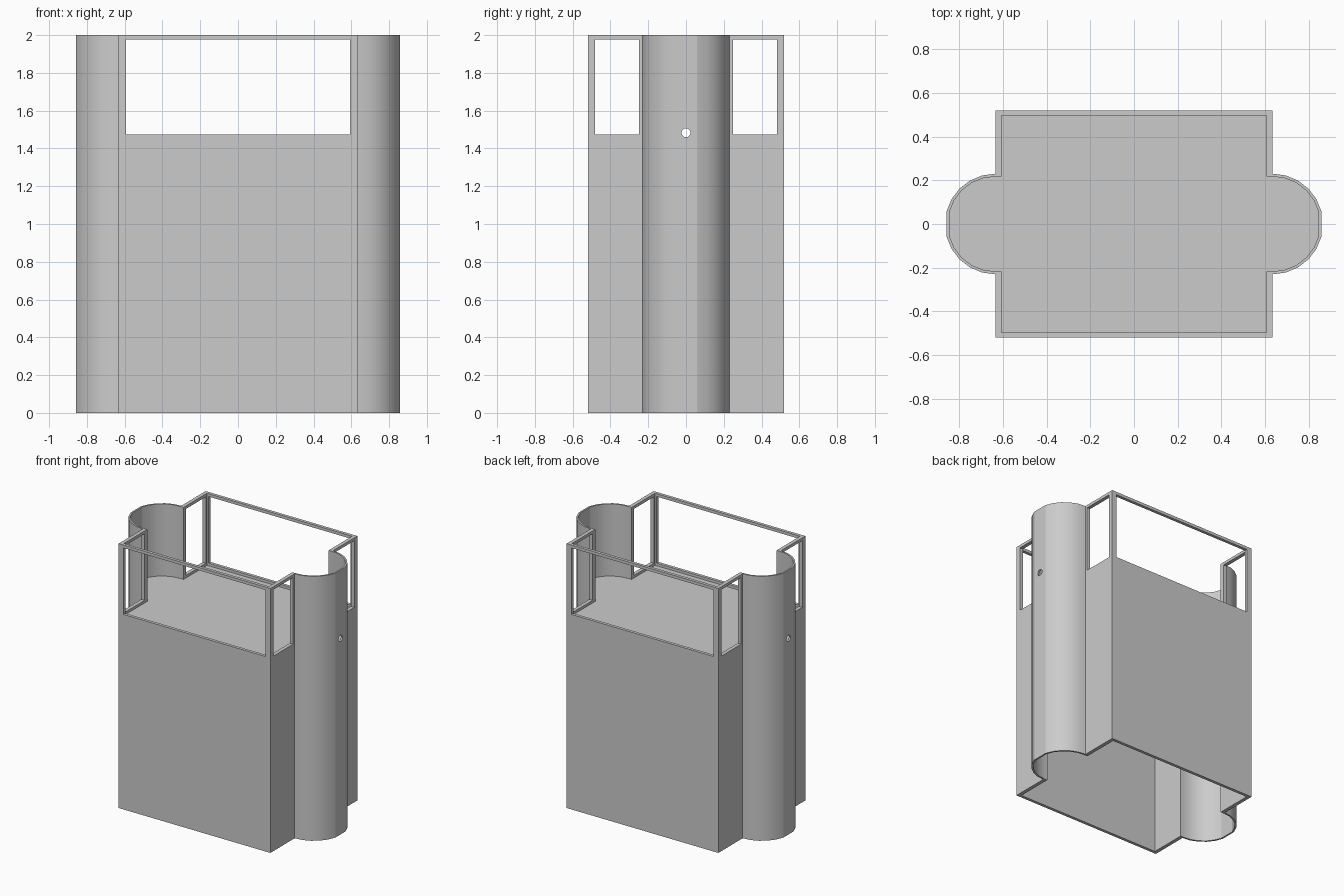
import bpy, bmesh
from math import radians, sin, cos, pi

if "Cube" in bpy.data.objects:
    bpy.data.objects.remove(bpy.data.objects["Cube"])

# Plan outline: rectangle with a half-round bay on each end (counter-clockwise)
ANGLES = [-90, -75, -60, -45, -30, -15, 15, 30, 45, 60, 75, 90]

def outline(hx, hy, r, cx=0.635):
    half = [(hx, -hy), (hx, -r)]
    for a in ANGLES:
        p = (cx + r * cos(radians(a)), r * sin(radians(a)))
        if abs(p[0] - half[-1][0]) + abs(p[1] - half[-1][1]) > 1e-4:
            half.append(p)
    if abs(hx - cx) > 1e-4:
        half.append((hx, r))
    half.append((hx, hy))
    return half + [(-x, -y) for x, y in half]

def finish(bm, name):
    bmesh.ops.recalc_face_normals(bm, faces=bm.faces)
    me = bpy.data.meshes.new(name)
    bm.to_mesh(me)
    bm.free()
    ob = bpy.data.objects.new(name, me)
    bpy.context.collection.objects.link(ob)
    return ob

def prism(name, pts, z0, z1):
    bm = bmesh.new()
    face = bm.faces.new([bm.verts.new((x, y, z0)) for x, y in pts])
    ext = bmesh.ops.extrude_face_region(bm, geom=[face], use_keep_orig=True)
    verts = [g for g in ext["geom"] if isinstance(g, bmesh.types.BMVert)]
    bmesh.ops.translate(bm, verts=verts, vec=(0, 0, z1 - z0))
    return finish(bm, name)

def box(name, x0, x1, y0, y1, z0, z1):
    return prism(name, [(x0, y0), (x1, y0), (x1, y1), (x0, y1)], z0, z1)

def cut(target, cutter):
    mod = target.modifiers.new("cut", "BOOLEAN")
    mod.operation = "DIFFERENCE"
    mod.solver = "EXACT"
    mod.object = cutter
    bpy.context.view_layer.objects.active = target
    bpy.ops.object.modifier_apply(modifier=mod.name)
    bpy.data.objects.remove(cutter)

# Thin outer wall, open at top and bottom
walls = prism("outer_wall", outline(0.635, 0.52, 0.23), 0, 2)
cut(walls, prism("inner_cutter", outline(0.607, 0.497, 0.217), -0.1, 2.1))

# Window openings: wide ones front and back, narrow ones beside the bays
Z0, Z1 = 1.475, 1.978
cut(walls, box("wide_window_cutter", -0.594, 0.594, -0.7, 0.7, Z0, Z1))
for s in (-1, 1):
    for t in (-1, 1):
        x = sorted((s * 0.59, s * 0.66))
        y = sorted((t * 0.248, t * 0.483))
        cut(walls, box("side_window_cutter", *x, *y, Z0, Z1))

# Small round hole through both bays
bpy.ops.mesh.primitive_cylinder_add(vertices=12, radius=0.024, depth=2.2,
                                    location=(0, 0, 1.483), rotation=(0, pi / 2, 0))
cut(walls, bpy.context.object)

# Raised floor plate, just below the window sills
floor = prism("raised_floor", outline(0.609, 0.499, 0.219), 1.435, 1.455)

# Soft bays, crisp corners
for ob in (walls, floor):
    bpy.ops.object.select_all(action="DESELECT")
    ob.select_set(True)
    bpy.context.view_layer.objects.active = ob
    bpy.ops.object.shade_smooth_by_angle(angle=radians(20))
